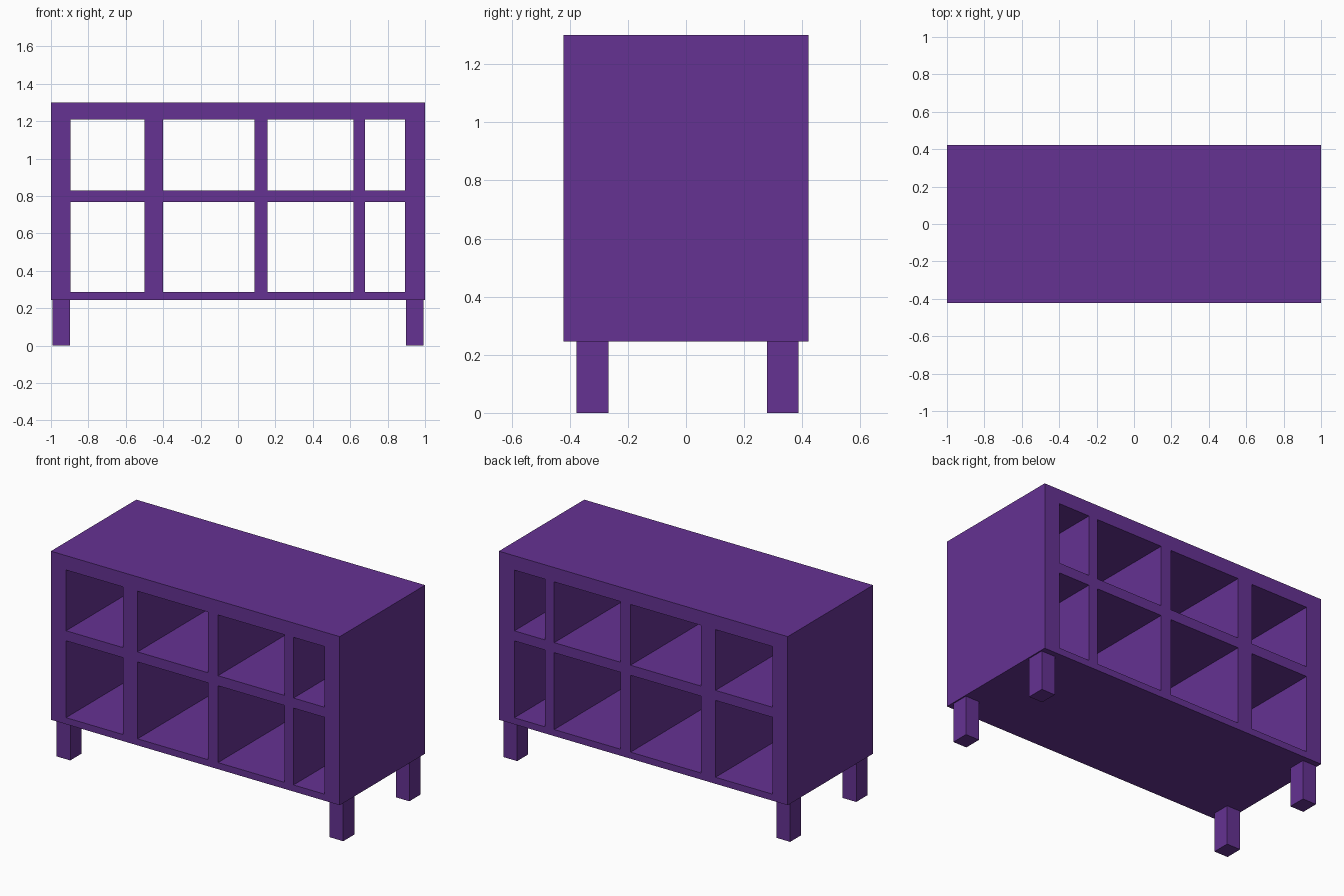
import bpy, bmesh

if "Cube" in bpy.data.objects:
    bpy.data.objects.remove(bpy.data.objects["Cube"])

purple = bpy.data.materials.new("purple_paint")
purple.diffuse_color = (0.13, 0.032, 0.29, 1)
purple.use_nodes = True
purple.node_tree.nodes["Principled BSDF"].inputs["Base Color"].default_value = purple.diffuse_color

DEPTH = 0.844


def add_object(name, bm):
    mesh = bpy.data.meshes.new(name)
    bmesh.ops.recalc_face_normals(bm, faces=bm.faces)
    bm.to_mesh(mesh)
    bm.free()
    mesh.materials.append(purple)
    obj = bpy.data.objects.new(name, mesh)
    bpy.context.collection.objects.link(obj)
    return obj


def box(name, lo, hi):
    bm = bmesh.new()
    bmesh.ops.create_cube(bm, size=1)
    for v in bm.verts:
        v.co = [hi[i] if v.co[i] > 0 else lo[i] for i in range(3)]
    return add_object(name, bm)


# Cabinet frame: front face as a grid of boards and open compartments.
# Odd columns crossing odd rows are the compartments, open front to back.
xs = [-1, -0.895, -0.5, -0.4, 0.088, 0.157, 0.617, 0.68, 0.893, 1]
zs = [0.245, 0.286, 0.767, 0.83, 1.21, 1.30]
bm = bmesh.new()
grid = [[bm.verts.new((x, 0, z)) for z in zs] for x in xs]
for i in range(len(xs) - 1):
    for k in range(len(zs) - 1):
        if i % 2 and k % 2:
            continue
        bm.faces.new((grid[i][k], grid[i + 1][k], grid[i + 1][k + 1], grid[i][k + 1]))
frame = add_object("cabinet_frame", bm)

# Give the boards their full depth
solid = frame.modifiers.new("board_depth", 'SOLIDIFY')
solid.thickness = DEPTH
solid.offset = 0

# Four square legs
for side, x0, x1 in (("left", -0.992, -0.898), ("right", 0.898, 0.992)):
    for end, y0, y1 in (("front", -0.376, -0.267), ("back", 0.278, 0.387)):
        box(f"{end}_{side}_leg", (x0, y0, 0), (x1, y1, zs[0]))
